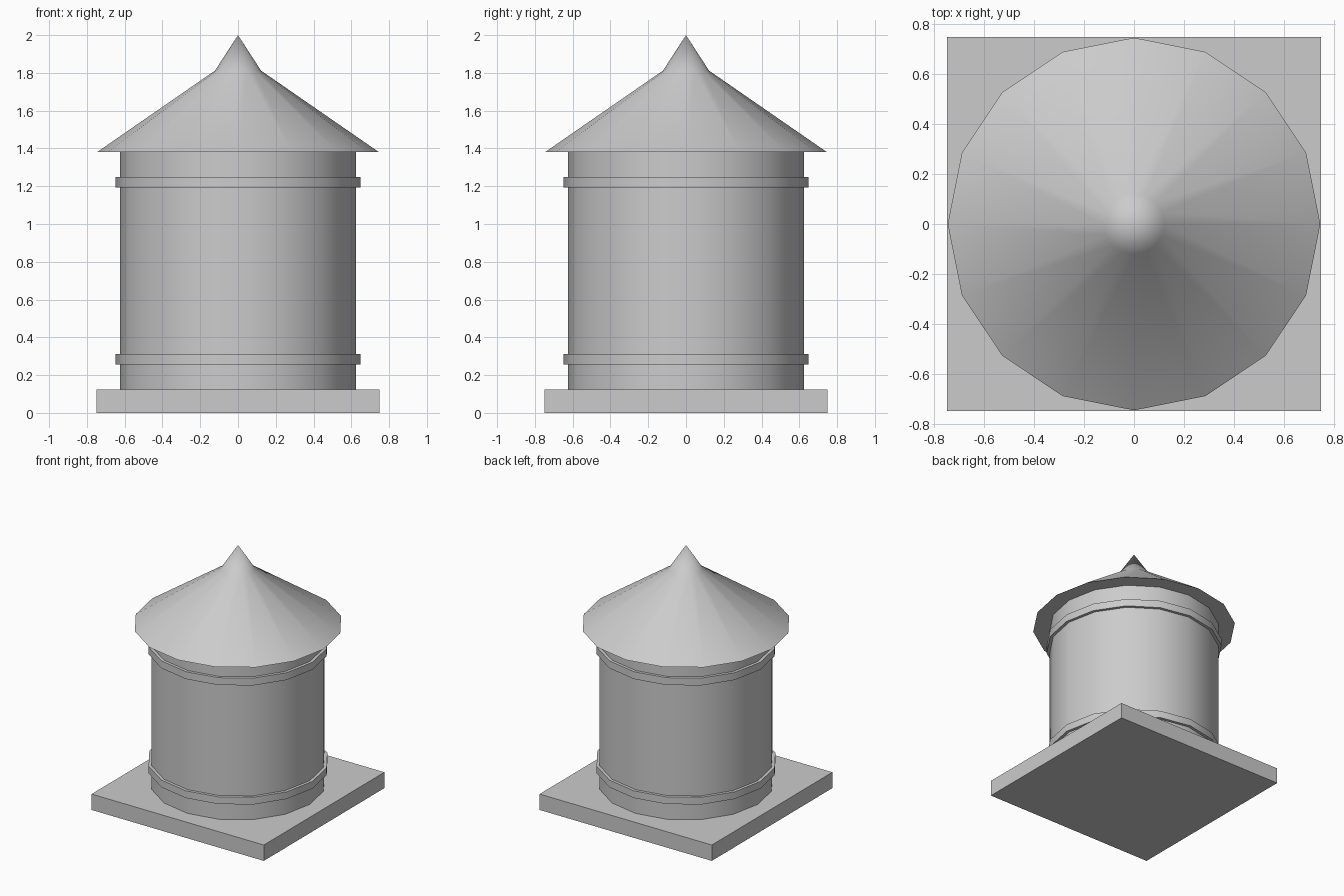
import bpy
import bmesh
from math import cos, sin, pi, radians

SIDES = 16

cube = bpy.data.objects.get("Cube")
if cube:
    bpy.data.objects.remove(cube, do_unlink=True)

# Single plain grey
grey = bpy.data.materials.new("plain grey")
grey.use_nodes = True
colour = (0.6, 0.6, 0.6, 1)
grey.diffuse_color = colour
grey.node_tree.nodes["Principled BSDF"].inputs["Base Color"].default_value = colour


def finish(name, bm, smooth=True):
    """Turn a bmesh into a named, shaded object."""
    bmesh.ops.recalc_face_normals(bm, faces=bm.faces)
    mesh = bpy.data.meshes.new(name)
    bm.to_mesh(mesh)
    bm.free()
    mesh.materials.append(grey)
    obj = bpy.data.objects.new(name, mesh)
    bpy.context.collection.objects.link(obj)
    if smooth:
        bpy.ops.object.select_all(action="DESELECT")
        obj.select_set(True)
        bpy.context.view_layer.objects.active = obj
        bpy.ops.object.shade_smooth_by_angle(angle=radians(30))
    return obj


def lathe(name, profile):
    """Revolve (radius, height) points; a zero radius closes to a tip."""
    bm = bmesh.new()
    rings = []
    for r, z in profile:
        count = SIDES if r else 1
        rings.append([bm.verts.new((r * cos(2 * pi * i / SIDES),
                                    r * sin(2 * pi * i / SIDES), z))
                      for i in range(count)])
    for low, high in zip(rings, rings[1:]):
        for i in range(SIDES):
            j = (i + 1) % SIDES
            if len(high) == 1:
                bm.faces.new((low[i], low[j], high[0]))
            else:
                bm.faces.new((low[i], low[j], high[j], high[i]))
    for ring in (rings[0], rings[-1]):
        if len(ring) > 1:
            bm.faces.new(ring)
    return finish(name, bm)


# Square base slab
bm = bmesh.new()
bmesh.ops.create_cube(bm, size=1)
bmesh.ops.scale(bm, vec=(1.5, 1.5, 0.125), verts=bm.verts)
bmesh.ops.translate(bm, vec=(0, 0, 0.0625), verts=bm.verts)
finish("base_slab", bm, smooth=False)

# Round body
lathe("tank_body", [(0.625, 0.125), (0.625, 1.38)])

# Raised hoops around the body
for name, bottom, top in (("lower_hoop", 0.255, 0.312),
                          ("upper_hoop", 1.192, 1.25)):
    lathe(name, [(0.648, bottom), (0.648, top)])

# Conical roof with a steeper pointed cap
lathe("roof", [(0.747, 1.38), (0.122, 1.812), (0, 2.0)])
